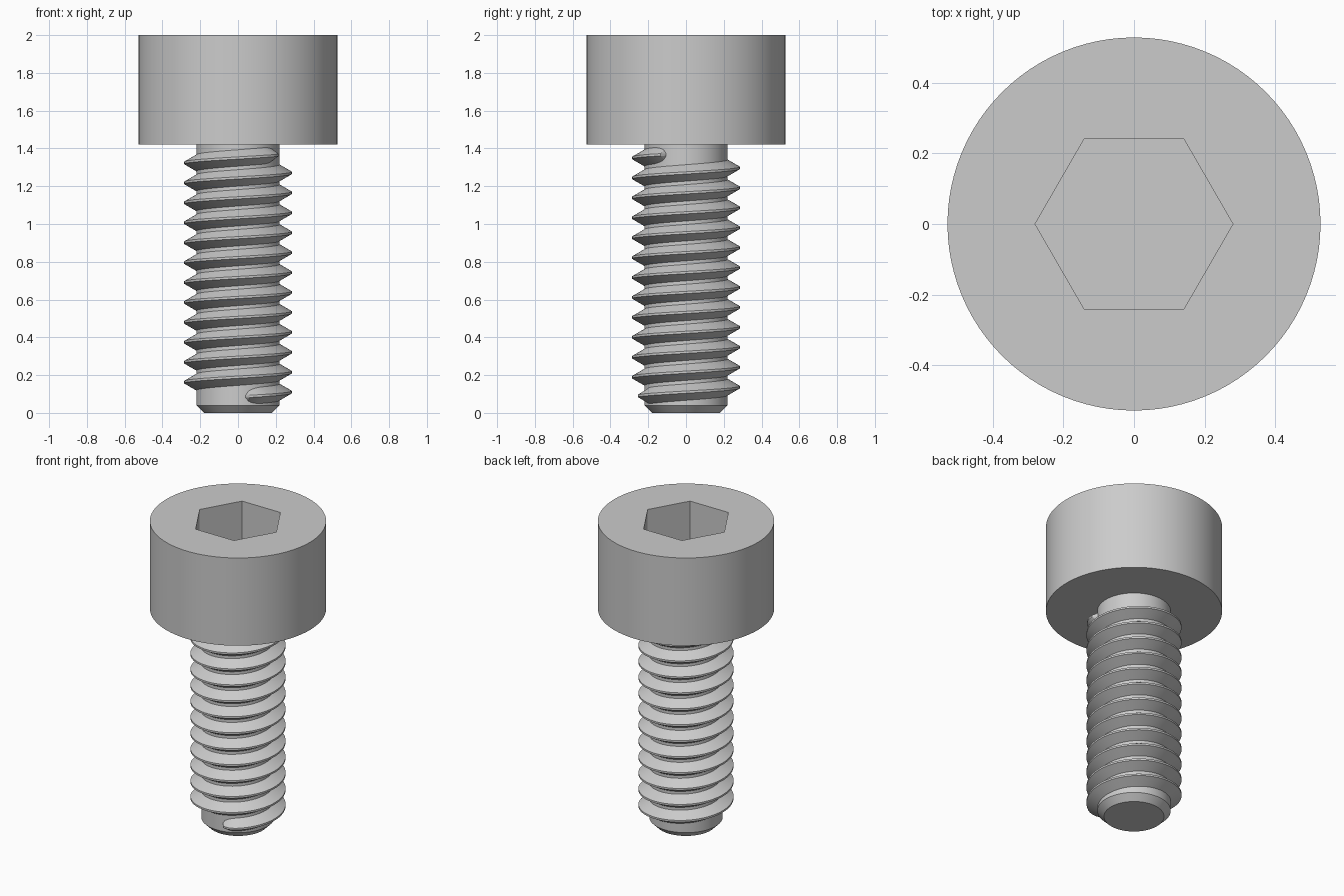
import bpy, bmesh
from math import cos, sin, radians, sqrt, tan, tau

SEG = 96
HEAD_R, HEAD_Z, TOP = 0.528, 1.42, 2.0
HEX_R, HEX_DEPTH = 0.28, 0.28
CORE_R, CREST_R, PITCH = 0.22, 0.285, 0.1055

if "Cube" in bpy.data.objects:
    bpy.data.objects.remove(bpy.data.objects["Cube"])

steel = bpy.data.materials.new("grey steel")
steel.use_nodes = True
GREY = (0.6, 0.6, 0.6, 1)
steel.diffuse_color = GREY
steel.node_tree.nodes["Principled BSDF"].inputs["Base Color"].default_value = GREY


def ring(bm, r, z, n):
    return [bm.verts.new((r * cos(tau * i / n), r * sin(tau * i / n), z)) for i in range(n)]


def bridge(bm, a, b):
    n = len(a)
    for i in range(n):
        j = (i + 1) % n
        bm.faces.new((a[i], a[j], b[j], b[i]))


def finish(bm, name):
    bmesh.ops.recalc_face_normals(bm, faces=bm.faces)
    mesh = bpy.data.meshes.new(name)
    bm.to_mesh(mesh)
    bm.free()
    mesh.materials.append(steel)
    obj = bpy.data.objects.new(name, mesh)
    bpy.context.collection.objects.link(obj)
    bpy.ops.object.select_all(action='DESELECT')
    obj.select_set(True)
    bpy.context.view_layer.objects.active = obj
    bpy.ops.object.shade_smooth_by_angle(angle=radians(25))


# Cylindrical head with a hexagonal socket
bm = bmesh.new()
low, high = ring(bm, HEAD_R, HEAD_Z, SEG), ring(bm, HEAD_R, TOP, SEG)
rim, floor = ring(bm, HEX_R, TOP, 6), ring(bm, HEX_R, TOP - HEX_DEPTH, 6)
bm.faces.new(low)
bridge(bm, low, high)
bridge(bm, rim, floor)
bm.faces.new(floor)
step = SEG // 6
for i in range(6):
    arc = [high[(i * step + k) % SEG] for k in range(step + 1)]
    bm.faces.new(arc + [rim[(i + 1) % 6], rim[i]])
finish(bm, "head")

# Shank with a chamfered tip
bm = bmesh.new()
rings = [ring(bm, r, z, SEG) for r, z in ((0.18, 0), (CORE_R, 0.04), (CORE_R, HEAD_Z + 0.02))]
for a, b in zip(rings, rings[1:]):
    bridge(bm, a, b)
bm.faces.new(rings[0])
bm.faces.new(rings[-1])
finish(bm, "shank")

# Right-handed helical thread whose ends sink into the shank
bm = bmesh.new()
START, END, FADE = -80, 12 * 360 - 28, 25
base_r = CORE_R - 0.015
flat = 0.006
half = flat + (CREST_R - base_r) * tan(radians(30))
profile = ((base_r, -half), (CREST_R, -flat), (CREST_R, flat), (base_r, half))
steps = (END - START) // 4
sections = []
for k in range(steps + 1):
    deg = START + (END - START) * k / steps
    t = min(1, (deg - START) / FADE, (END - deg) / FADE)
    sink = (1 - sqrt(max(0, 1 - (1 - t) ** 2))) * (CREST_R - CORE_R + 0.004)
    a, mid = radians(deg), 0.11 + PITCH * deg / 360
    sections.append([bm.verts.new(((r - sink) * cos(a), (r - sink) * sin(a), mid + h))
                     for r, h in profile])
for a, b in zip(sections, sections[1:]):
    bridge(bm, a, b)
bm.faces.new(sections[0])
bm.faces.new(sections[-1])
finish(bm, "thread")
